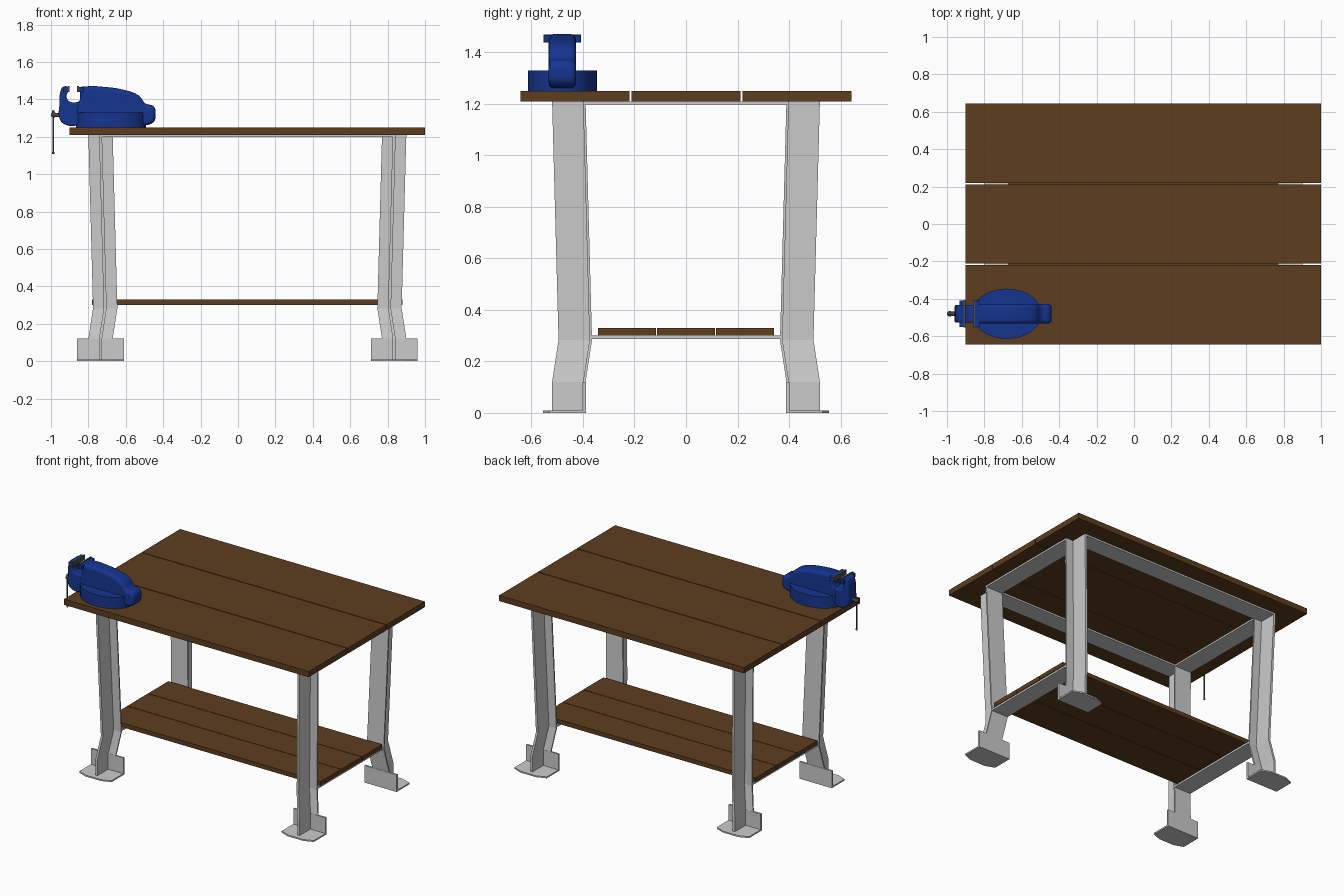
import bpy, bmesh, math
from mathutils import Vector

if "Cube" in bpy.data.objects:
    bpy.data.objects.remove(bpy.data.objects["Cube"])


def material(name, rgb):
    m = bpy.data.materials.new(name)
    m.diffuse_color = (*rgb, 1)
    m.use_nodes = True
    m.node_tree.nodes["Principled BSDF"].inputs["Base Color"].default_value = m.diffuse_color
    return m


WOOD = material("wood", (0.11, 0.047, 0.013))
BLUE = material("blue_paint", (0.008, 0.035, 0.28))
DARK = material("dark_steel", (0.07, 0.07, 0.07))
CX = 0.05      # centre of the frame in x
VY = -0.48     # centre line of the vise in y


def add(name, bm, mat=None):
    bmesh.ops.recalc_face_normals(bm, faces=bm.faces)
    me = bpy.data.meshes.new(name)
    bm.to_mesh(me)
    bm.free()
    ob = bpy.data.objects.new(name, me)
    bpy.context.collection.objects.link(ob)
    if mat:
        me.materials.append(mat)
    return ob


def loft(name, sections, mat=None):
    """Closed solid through a list of matching point rings."""
    bm = bmesh.new()
    rings = [[bm.verts.new(p) for p in s] for s in sections]
    n = len(rings[0])
    for a, b in zip(rings, rings[1:]):
        for i in range(n):
            j = (i + 1) % n
            bm.faces.new((a[i], a[j], b[j], b[i]))
    bm.faces.new(rings[0])
    bm.faces.new(rings[-1])
    return add(name, bm, mat)


def box(name, x0, x1, y0, y1, z0, z1, mat=None):
    ring = [(x0, y0), (x1, y0), (x1, y1), (x0, y1)]
    return loft(name, [[(x, y, z) for x, y in ring] for z in (z0, z1)], mat)


def smooth(ob, angle=40):
    bpy.ops.object.select_all(action='DESELECT')
    ob.select_set(True)
    bpy.context.view_layer.objects.active = ob
    bpy.ops.object.shade_smooth_by_angle(angle=math.radians(angle))


def rod(name, p, q, r, mat, sides=16):
    p, q = Vector(p), Vector(q)
    bm = bmesh.new()
    bmesh.ops.create_cone(bm, cap_ends=True, segments=sides, radius1=r, radius2=r,
                          depth=(q - p).length)
    rot = (q - p).to_track_quat('Z', 'Y').to_matrix()
    bmesh.ops.rotate(bm, verts=bm.verts, matrix=rot)
    bmesh.ops.translate(bm, verts=bm.verts, vec=(p + q) / 2)
    smooth(add(name, bm, mat))


def ball(name, c, r, mat):
    bm = bmesh.new()
    bmesh.ops.create_uvsphere(bm, u_segments=16, v_segments=10, radius=r)
    bmesh.ops.translate(bm, verts=bm.verts, vec=c)
    smooth(add(name, bm, mat))


def casting(name, profile, half_width, bevel):
    """Rounded side profile (x, z) extruded across y."""
    cu = bpy.data.curves.new(name, 'CURVE')
    cu.dimensions = '2D'
    cu.fill_mode = 'BOTH'
    cu.extrude = half_width - bevel
    cu.bevel_depth = bevel
    cu.offset = -bevel
    cu.bevel_resolution = 4
    cu.resolution_u = 4
    sp = cu.splines.new('BEZIER')
    sp.bezier_points.add(len(profile) - 1)
    for bp, (x, z) in zip(sp.bezier_points, profile):
        bp.co = (x, z, 0)
        bp.handle_left_type = bp.handle_right_type = 'AUTO'
    sp.use_cyclic_u = True
    ob = bpy.data.objects.new(name, cu)
    bpy.context.collection.objects.link(ob)
    ob.location.y = VY
    ob.rotation_euler.x = math.pi / 2
    bpy.ops.object.select_all(action='DESELECT')
    ob.select_set(True)
    bpy.context.view_layer.objects.active = ob
    bpy.ops.object.convert(target='MESH')
    ob = bpy.context.view_layer.objects.active
    ob.data.materials.clear()
    ob.data.materials.append(BLUE)
    smooth(ob, 50)


# Worktop and shelf planks
for i in (-1, 0, 1):
    y = i * 0.431
    box("top_plank", -0.9, 1.0, y - 0.2125, y + 0.2125, 1.21, 1.25, WOOD)
    y = i * 0.229
    box("shelf_plank", -0.78, 0.88, y - 0.1125, y + 0.1125, 0.30, 0.33, WOOD)

# Bent T-section legs with feet
TEE = [(-0.065, 0.39), (0.065, 0.39), (0.065, 0.40), (0.008, 0.40),
       (0.008, 0.52), (-0.008, 0.52), (-0.008, 0.40), (-0.065, 0.40)]
BENDS = [(0.0, 0.0), (0.12, 0.0), (0.283, 0.025), (1.21, 0.0)]  # height, inward shift
FOOT = [(-0.125, 0.39), (0.125, 0.39), (0.125, 0.53), (0.06, 0.555),
        (-0.06, 0.555), (-0.125, 0.53)]
for sx in (-1, 1):
    for sy in (-1, 1):
        loft("leg", [[(CX + sx * (0.785 - d + x), sy * (y - d), z) for x, y in TEE]
                     for z, d in BENDS])
        fx = CX + sx * 0.785
        loft("foot_plate", [[(fx + x, sy * y, z) for x, y in FOOT] for z in (0, 0.01)])
        ys = sorted((sy * 0.388, sy * 0.401))
        box("foot_upright", fx - 0.125, fx + 0.125, *ys, 0, 0.12)

# Flat frame strips under the worktop and the shelf
for s in (-1, 1):
    x = CX + s * 0.785
    box("top_end_strip", x - 0.065, x + 0.065, -0.39, 0.39, 1.198, 1.21)
    ys = sorted((s * 0.39, s * 0.52))
    box("top_side_strip", CX - 0.785, CX + 0.785, *ys, 1.198, 1.21)
    x = CX + s * 0.76
    box("shelf_strip", x - 0.065, x + 0.065, -0.366, 0.366, 0.287, 0.30)

# Vise base: oval block
oval = [(-0.68 + 0.187 * math.cos(a), VY + 0.134 * math.sin(a))
        for a in (k * math.tau / 48 for k in range(48))]
smooth(loft("vise_base", [[(x, y, z) for x, y in oval] for z in (1.25, 1.33)], BLUE))

# Vise body with fixed jaw, and hooked moving jaw
casting("vise_body", [(-0.86, 1.30), (-0.86, 1.375), (-0.845, 1.40), (-0.845, 1.43),
                      (-0.845, 1.46), (-0.80, 1.47), (-0.72, 1.467), (-0.62, 1.453),
                      (-0.53, 1.42), (-0.495, 1.378), (-0.45, 1.362), (-0.44, 1.32),
                      (-0.45, 1.28), (-0.49, 1.262), (-0.68, 1.265), (-0.84, 1.265)],
        0.053, 0.022)
casting("vise_moving_jaw", [(-0.955, 1.30), (-0.955, 1.37), (-0.95, 1.44), (-0.935, 1.467),
                            (-0.91, 1.465), (-0.907, 1.445), (-0.917, 1.42),
                            (-0.907, 1.393), (-0.88, 1.383), (-0.84, 1.385),
                            (-0.82, 1.33), (-0.85, 1.268), (-0.93, 1.268)],
        0.047, 0.010)

# Wide jaw heads and their steel plates
for x0, x1, p0, p1 in ((-0.932, -0.912, -0.912, -0.902), (-0.85, -0.825, -0.86, -0.85)):
    box("jaw_head", x0, x1, VY - 0.07, VY + 0.07, 1.44, 1.467, BLUE)
    box("jaw_plate", p0, p1, VY - 0.073, VY + 0.073, 1.438, 1.47, DARK)

# Clamping screw and hanging handle
rod("screw", (-0.94, VY, 1.317), (-0.98, VY, 1.317), 0.011, DARK)
ball("screw_head", (-0.985, VY, 1.317), 0.015, DARK)
rod("handle", (-0.988, VY, 1.115), (-0.988, VY, 1.335), 0.005, DARK)
for z in (1.113, 1.335):
    ball("handle_knob", (-0.988, VY, z), 0.007, DARK)
